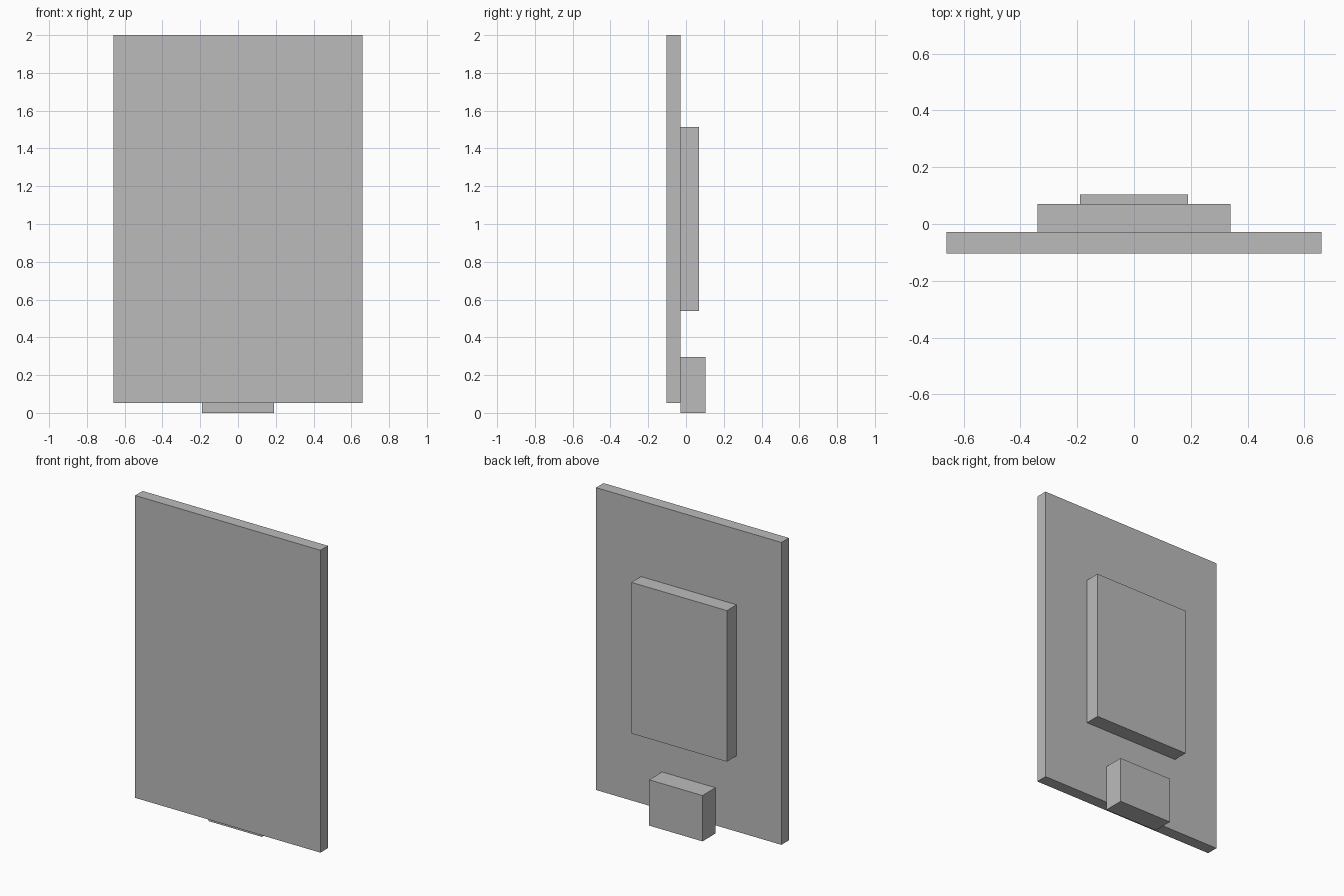
import bpy

# Remove the default cube
cube = bpy.data.objects.get("Cube")
if cube:
    bpy.data.objects.remove(cube, do_unlink=True)

# Single plain grey material
grey = bpy.data.materials.new("plain_grey")
grey.use_nodes = True
colour = (0.5, 0.5, 0.5, 1)
grey.diffuse_color = colour
for node in grey.node_tree.nodes:
    if node.type == "BSDF_PRINCIPLED":
        node.inputs["Base Color"].default_value = colour


def box(name, half_width, y_range, z_range):
    """Box centred on x = 0, spanning the given depth and height."""
    (y0, y1), (z0, z1) = y_range, z_range
    bpy.ops.mesh.primitive_cube_add(size=1, location=(0, (y0 + y1) / 2, (z0 + z1) / 2))
    obj = bpy.context.object
    obj.name = name
    obj.scale = (2 * half_width, y1 - y0, z1 - z0)
    bpy.ops.object.transform_apply(location=False, rotation=False, scale=True)
    obj.data.materials.append(grey)
    return obj


# Large front panel
box("front_panel", 0.66, (-0.104, -0.028), (0.053, 2.0))

# Raised block on the back of the panel
box("back_block", 0.34, (-0.028, 0.07), (0.54, 1.513))

# Small foot block reaching the ground behind the panel
box("foot_block", 0.19, (-0.028, 0.104), (0.0, 0.295))
